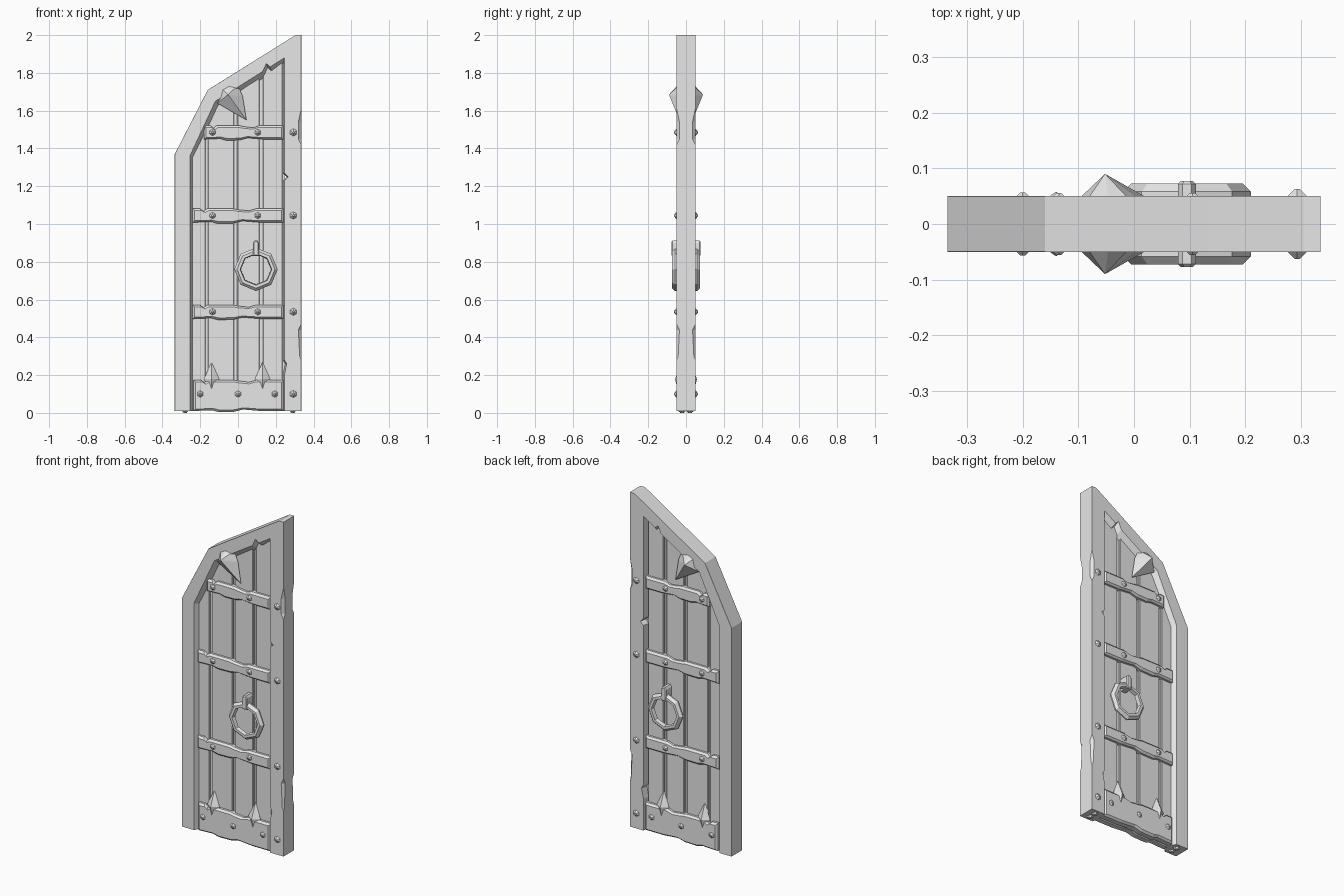
import bpy
import bmesh
from math import sin, cos, pi
from mathutils import Matrix, Vector

default = bpy.data.objects.get("Cube")
if default:
    bpy.data.objects.remove(default, do_unlink=True)

GREY = (0.8, 0.8, 0.8, 1.0)
mat = bpy.data.materials.new("light grey")
mat.use_nodes = True
mat.diffuse_color = GREY
mat.node_tree.nodes["Principled BSDF"].inputs["Base Color"].default_value = GREY

FACE = 0.05    # half thickness of the frame
PLANK = 0.022  # half thickness of the planks
FLOOR = 0.01   # height of the lower edge


def finish(name, bm, both_sides=True):
    """Turn a bmesh into an object, mirrored to the back if wanted."""
    bmesh.ops.recalc_face_normals(bm, faces=bm.faces)
    mesh = bpy.data.meshes.new(name)
    bm.to_mesh(mesh)
    bm.free()
    mesh.materials.append(mat)
    obj = bpy.data.objects.new(name, mesh)
    bpy.context.collection.objects.link(obj)
    if both_sides:
        mod = obj.modifiers.new("back copy", "MIRROR")
        mod.use_axis = (False, True, False)
        mod.use_mirror_merge = False
    return obj


def loft(bm, loops, closed=False):
    """Skin a row of equal point loops, capping the ends unless closed."""
    rows = [[bm.verts.new(p) for p in loop] for loop in loops]
    pairs = list(zip(rows, rows[1:]))
    if closed:
        pairs.append((rows[-1], rows[0]))
    else:
        bm.faces.new(rows[0])
        bm.faces.new(rows[-1])
    for a, b in pairs:
        for i in range(len(a)):
            j = (i + 1) % len(a)
            bm.faces.new((a[i], a[j], b[j], b[i]))


def slab(name, outline, back, front, bevel=0.0, both_sides=True):
    """Extrude an x-z outline along y, with a chamfered front rim."""
    xs = [p[0] for p in outline]
    zs = [p[1] for p in outline]
    cx, cz = (min(xs) + max(xs)) / 2, (min(zs) + max(zs)) / 2
    loops = [[(x, back, z) for x, z in outline]]
    if bevel:
        loops.append([(x, front + bevel, z) for x, z in outline])
    sx = 1 - bevel / (max(xs) - cx)
    sz = 1 - bevel / (max(zs) - cz)
    loops.append([(cx + (x - cx) * sx, front, cz + (z - cz) * sz) for x, z in outline])
    bm = bmesh.new()
    loft(bm, loops)
    return finish(name, bm, both_sides)


def hull(name, points):
    bm = bmesh.new()
    for p in points:
        bm.verts.new(p)
    bmesh.ops.convex_hull(bm, input=bm.verts)
    return finish(name, bm)


# Frame: stations of (outer x, outer z, inner x, inner z, lip x, lip z, chip)
post, side = 0.335, 0.246
stations = [
    (-post, FLOOR, -0.255, FLOOR, 0.02, 0, 0),
    (-post, 1.37, -0.255, 1.36, 0.02, -0.01, 0),
    (-0.16, 1.71, -0.12, 1.65, 0.02, -0.03, 0),
    (0.1, 1.872, 0.13, 1.807, 0.01, -0.03, 0),
    (0.13, 1.891, 0.15, 1.85, 0.01, -0.03, 0),
    (0.15, 1.903, 0.17, 1.832, 0.01, -0.03, 0),
    (0.305, 2.0, side, 1.88, -0.005, -0.03, 0),
    (post, 2.0, side, 1.85, -0.008, -0.01, 0),
]
# Right post, with worn patches as (height, inner notch, outer chip)
for z, notch, chip in [(1.61, 0, 0), (1.54, 0, 0.015), (1.45, 0, 0.015), (1.42, 0, 0),
                       (1.27, 0, 0), (1.25, 0.02, 0), (1.23, 0, 0),
                       (0.47, 0, 0), (0.44, 0, 0.015), (0.3, 0, 0.008), (0.28, 0, 0),
                       (0.26, 0.012, 0), (0.2, 0, 0), (FLOOR, 0, 0)]:
    stations.append((post, z, side + notch, z, -0.008, 0, chip))

loops = []
for ox, oz, ix, iz, lx, lz, chip in stations:
    c = chip + 0.0005
    half = [(ox, -FACE + c, oz), (ox - c if ox > 0 else ox + c, -FACE, oz),
            (ix, -FACE, iz), (ix + lx, -PLANK / 2, iz + lz)]
    loops.append(half + [(x, -y, z) for x, y, z in reversed(half)])
bm = bmesh.new()
loft(bm, loops)
finish("frame", bm, False)


# Planks, whose tops follow the arch and tuck into the frame
def arch(x):
    return 1.66 + (x + 0.12) * 0.624 if x > -0.12 else 1.66 + (x + 0.12) * 2.1


def plank_outline(left, right):
    tops = [left] + ([-0.12] if left < -0.12 < right else []) + [right]
    return [(right, FLOOR + 0.01), (left, FLOOR + 0.01)] + [(x, arch(x)) for x in tops]


slab("plank_core", plank_outline(-0.25, 0.25), PLANK / 2, -PLANK / 2, both_sides=False)
for left, right in [(-0.25, -0.172), (-0.16, -0.02), (-0.004, 0.115), (0.132, 0.236)]:
    slab("plank", plank_outline(left, right), 0, -PLANK, 0.004)

# Cross bars with worn edges, as (fraction along, wear)
wear_low = [(0, 0), (0.2, 0.004), (0.28, -0.006), (0.45, -0.004), (0.55, 0.008), (0.75, 0), (1, 0)]
wear_top = [(1, 0), (0.7, 0), (0.62, -0.012), (0.5, -0.006), (0.44, 0), (0.16, 0),
            (0.12, -0.015), (0.08, 0), (0, 0)]


def bar(name, left, right, low, top, front):
    def edge(wear, base):
        return [(left + (right - left) * t, base + w) for t, w in wear]
    slab(name, edge(wear_low, low) + edge(wear_top, top), -0.005, front, 0.011)


BAR_HEIGHTS = (0.535, 1.045, 1.485)
for z in BAR_HEIGHTS:
    bar("cross_bar", -0.18 if z > 1.4 else -0.24, 0.24, z - 0.037, z + 0.037, -0.045)
bar("bottom_plate", -0.235, 0.242, FLOOR, 0.175, -0.046)

# Rivets on the bars, the bottom plate and the right post
rivets = [(x, z, 0.043) for z in BAR_HEIGHTS for x in (-0.135, 0.105)]
rivets += [(x, 0.1, 0.044) for x in (-0.2, 0, 0.195)]
rivets += [(0.293, z, FACE) for z in BAR_HEIGHTS + (0.1,)]
bm = bmesh.new()
for x, z, y in rivets:
    place = Matrix.Translation((x, -y - 0.006, z)) @ Matrix.Rotation(pi / 2, 4, "X")
    bmesh.ops.create_cone(bm, cap_ends=True, segments=6, radius1=0.021,
                          radius2=0.005, depth=0.014, matrix=place)
finish("rivets", bm)

# Pointed studs above the bottom plate
for x in (-0.14, 0.13):
    hull("pointed_stud", [(x, -0.02, 0.27), (x, -0.04, 0.1), (x - 0.04, -0.03, 0.18),
                          (x + 0.04, -0.03, 0.18), (x, -0.058, 0.18), (x, 0, 0.18)])

# Large faceted spike at the arch
rim = [(-0.11, 1.64), (-0.09, 1.72), (-0.045, 1.745), (0, 1.735), (0.025, 1.675), (0.045, 1.55)]
hull("arch_spike", [(x, -0.035, z) for x, z in rim] + [(-0.052, -0.09, 1.685), (-0.03, 0, 1.66)])

# Octagonal pull ring
centre = Vector((0.095, 0, 0.76))
section = [(0.115, -0.05), (0.115, -0.058), (0.1, -0.073), (0.084, -0.073), (0.08, -0.05)]
bm = bmesh.new()
loft(bm, [[centre + Vector((r * cos(a), y, r * sin(a))) for r, y in section]
          for a in (i * pi / 4 for i in range(8))], closed=True)
finish("pull_ring", bm)

# Bracket holding the ring
slab("ring_bracket", [(0.079, 0.83), (0.111, 0.83), (0.111, 0.9), (0.103, 0.912),
                      (0.087, 0.912), (0.079, 0.9)], -0.01, -0.077, 0.005)

# Small pivots under the posts
bm = bmesh.new()
for x in (-0.28, 0.29):
    bmesh.ops.create_cone(bm, cap_ends=True, segments=6, radius1=0.01, radius2=0.02,
                          depth=0.012, matrix=Matrix.Translation((x, -0.02, 0.006)))
finish("pivots", bm)
